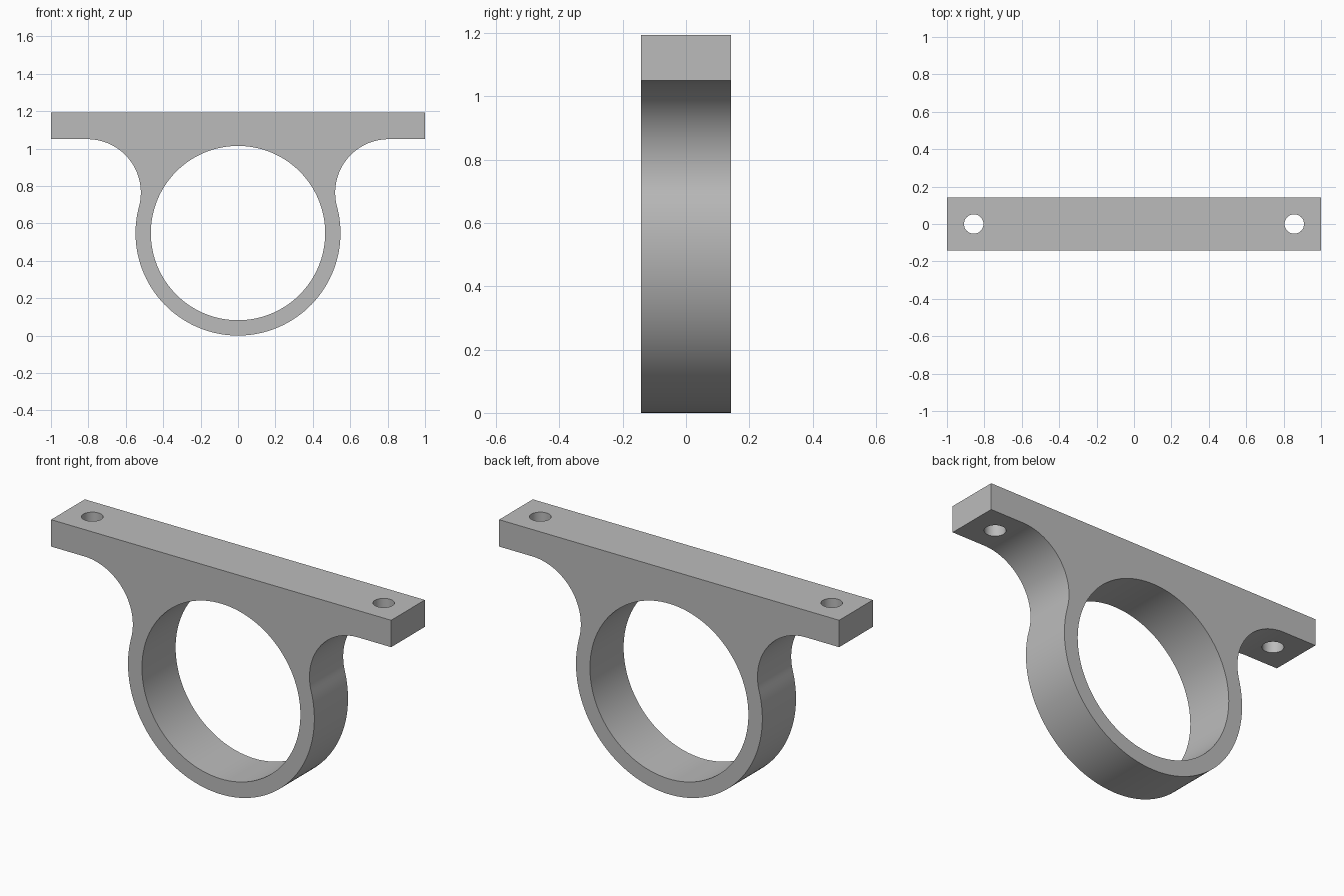
import bpy
import bmesh
from math import sin, cos, pi, sqrt, atan2

if "Cube" in bpy.data.objects:
    bpy.data.objects.remove(bpy.data.objects["Cube"])

# Main dimensions
HEIGHT, PLATE, DEPTH = 1.193, 0.143, 0.283
RING_R, BORE_R, FILLET_R = 0.548, 0.466, 0.286
HOLE_X, HOLE_R = 0.857, 0.052
CENTRE_Z = RING_R
UNDER_Z = HEIGHT - PLATE

# Plain grey finish
grey = bpy.data.materials.new("plain_grey")
grey.use_nodes = True
colour = (0.5, 0.5, 0.5, 1)
grey.diffuse_color = colour
grey.node_tree.nodes["Principled BSDF"].inputs["Base Color"].default_value = colour


def arc(cx, cz, radius, start, end, steps):
    angles = [start + (end - start) * i / steps for i in range(steps + 1)]
    return [(cx + radius * cos(a), cz + radius * sin(a)) for a in angles]


def cutter(name, radius, depth, location, rotation=(0, 0, 0), sides=48):
    bpy.ops.mesh.primitive_cylinder_add(vertices=sides, radius=radius, depth=depth,
                                        location=location, rotation=rotation)
    ob = bpy.context.object
    ob.name = name
    ob.hide_render = True
    ob.data.materials.append(grey)
    return ob


# Right half outline: ring, fillet tangent to ring and plate, plate end
fillet_z = UNDER_Z - FILLET_R
rise = fillet_z - CENTRE_Z
fillet_x = sqrt((RING_R + FILLET_R) ** 2 - rise ** 2)
touch = atan2(rise, fillet_x)
half = arc(0, CENTRE_Z, RING_R, -pi / 2, touch, 48)
half += arc(fillet_x, fillet_z, FILLET_R, pi + touch, pi / 2, 32)[1:]
half += [(1, UNDER_Z), (1, HEIGHT)]
outline = half + [(-x, z) for x, z in reversed(half[1:])]

# Bracket body extruded front to back
bm = bmesh.new()
face = bm.faces.new([bm.verts.new((x, -DEPTH / 2, z)) for x, z in outline])
back = bmesh.ops.extrude_face_region(bm, geom=[face])["geom"]
bmesh.ops.translate(bm, vec=(0, DEPTH, 0),
                    verts=[v for v in back if isinstance(v, bmesh.types.BMVert)])
bmesh.ops.recalc_face_normals(bm, faces=bm.faces)
mesh = bpy.data.meshes.new("bracket_body")
bm.to_mesh(mesh)
bm.free()
mesh.materials.append(grey)
body = bpy.data.objects.new("bracket_body", mesh)
bpy.context.collection.objects.link(body)

# Bore and two screw holes
cutters = [cutter("bore_cutter", BORE_R, 1, (0, 0, CENTRE_Z), (pi / 2, 0, 0), 128)]
for side, name in ((1, "left"), (-1, "right")):
    cutters.append(cutter(name + "_hole_cutter", HOLE_R, PLATE * 2,
                          (side * HOLE_X, 0, HEIGHT - PLATE / 2)))

bpy.ops.object.select_all(action="DESELECT")
body.select_set(True)
bpy.context.view_layer.objects.active = body
for tool in cutters:
    cut = body.modifiers.new(tool.name, "BOOLEAN")
    cut.operation = "DIFFERENCE"
    cut.solver = "EXACT"
    cut.object = tool
    bpy.ops.object.modifier_apply(modifier=cut.name)
    bpy.data.objects.remove(tool)

bpy.ops.object.shade_smooth_by_angle(angle=pi / 6)
